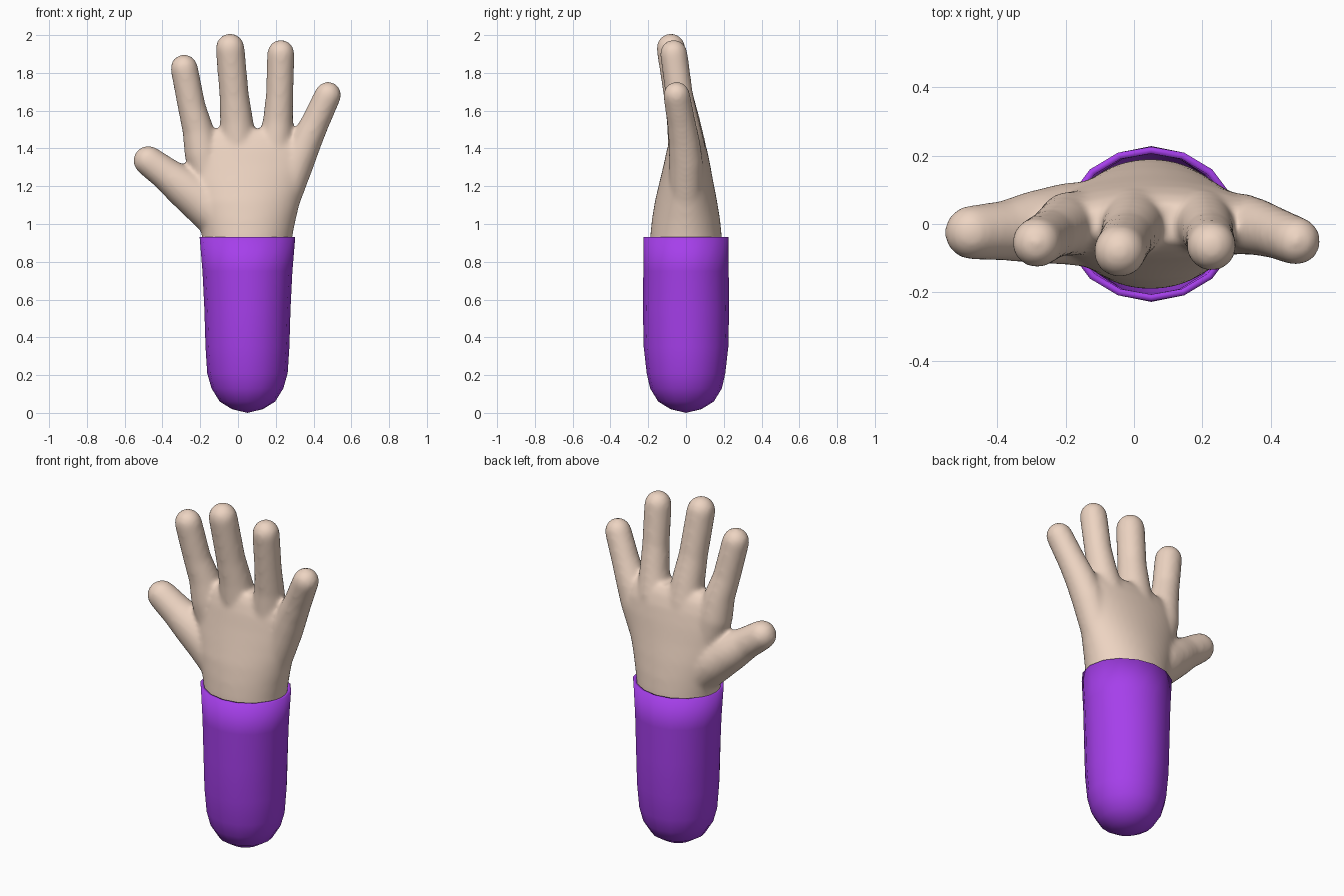
import bpy, bmesh, math
from mathutils import Vector

if "Cube" in bpy.data.objects:
    bpy.data.objects.remove(bpy.data.objects["Cube"])


def ring(bm, c, u, v, n):
    return [bm.verts.new(c + u * math.cos(2 * math.pi * i / n) + v * math.sin(2 * math.pi * i / n))
            for i in range(n)]


def skin_rings(bm, rings, cap_start=True, cap_end=True):
    for a, b in zip(rings, rings[1:]):
        for i in range(len(a)):
            j = (i + 1) % len(a)
            bm.faces.new((a[i], a[j], b[j], b[i]))
    if cap_start:
        bm.faces.new(rings[0][::-1])
    if cap_end:
        bm.faces.new(rings[-1])


def finger(bm, pts, n=24):
    """Round-tipped tube through (x, y, z, radius) points."""
    ps = [Vector(p[:3]) for p in pts]
    rs = [p[3] for p in pts]
    rings = []
    for k, p in enumerate(ps):
        d = (ps[min(k + 1, len(ps) - 1)] - ps[max(k - 1, 0)]).normalized()
        u = Vector((0, 1, 0)).cross(d).normalized()
        v = d.cross(u)
        rings.append(ring(bm, p, u * rs[k], v * rs[k], n))
    for t in (20, 40, 60, 78):
        a = math.radians(t)
        r = rs[-1] * math.cos(a)
        rings.append(ring(bm, ps[-1] + d * rs[-1] * math.sin(a), u * r, v * r, n))
    skin_rings(bm, rings)


def finish(bm, name, color):
    bmesh.ops.recalc_face_normals(bm, faces=bm.faces)
    me = bpy.data.meshes.new(name)
    bm.to_mesh(me)
    bm.free()
    ob = bpy.data.objects.new(name, me)
    bpy.context.collection.objects.link(ob)
    mat = bpy.data.materials.new(name + "_colour")
    mat.diffuse_color = color
    mat.use_nodes = True
    mat.node_tree.nodes["Principled BSDF"].inputs["Base Color"].default_value = mat.diffuse_color
    me.materials.append(mat)
    return ob


# Hand: palm loft (z, x min, x max, y centre, half depth) running down into the sleeve
X, Y = Vector((1, 0, 0)), Vector((0, 1, 0))
bm = bmesh.new()
palm = [(0.80, -0.185, 0.28, 0, 0.19), (0.93, -0.19, 0.287, 0, 0.19), (1.02, -0.21, 0.305, 0, 0.181),
        (1.12, -0.24, 0.33, 0, 0.165), (1.22, -0.26, 0.36, 0.002, 0.143), (1.32, -0.275, 0.39, 0.005, 0.122),
        (1.40, -0.27, 0.40, 0.005, 0.105), (1.46, -0.24, 0.36, 0.004, 0.085), (1.50, -0.17, 0.28, 0.002, 0.06)]
skin_rings(bm, [ring(bm, Vector(((a + b) / 2, y, z)), X * (b - a) / 2, Y * d, 40)
                for z, a, b, y, d in palm])

# Fingers and thumb, from the palm out to the tip
finger(bm, [(-0.13, 0.01, 1.15, 0.09), (-0.19, 0.0, 1.38, 0.095), (-0.212, -0.01, 1.50, 0.083),
            (-0.245, -0.03, 1.62, 0.074), (-0.285, -0.055, 1.825, 0.073)])
finger(bm, [(0.01, 0.02, 1.20, 0.09), (0.0, 0.005, 1.42, 0.1), (-0.008, -0.015, 1.55, 0.088),
            (-0.02, -0.04, 1.68, 0.078), (-0.042, -0.08, 1.932, 0.077)])
finger(bm, [(0.15, 0.02, 1.20, 0.09), (0.20, 0.005, 1.42, 0.095), (0.212, -0.012, 1.55, 0.08),
            (0.22, -0.035, 1.68, 0.073), (0.227, -0.065, 1.903, 0.073)])
finger(bm, [(0.22, 0.0, 1.08, 0.09), (0.315, 0.0, 1.33, 0.09), (0.362, -0.01, 1.44, 0.083),
            (0.41, -0.025, 1.54, 0.075), (0.476, -0.05, 1.683, 0.071)])
finger(bm, [(-0.08, 0.0, 1.03, 0.13), (-0.20, 0.0, 1.13, 0.12), (-0.30, -0.01, 1.205, 0.105),
            (-0.38, -0.02, 1.265, 0.088), (-0.475, -0.025, 1.335, 0.08)])
hand = finish(bm, "hand", (0.85, 0.66, 0.54, 1))

# Fuse the parts into one soft skin
rm = hand.modifiers.new("fuse", "REMESH")
rm.mode = "VOXEL"
rm.voxel_size = 0.012
rm.use_smooth_shade = True
sm = hand.modifiers.new("soften", "SMOOTH")
sm.factor = 0.5
sm.iterations = 14

# Sleeve: 16-sided cup with a rounded closed end (z, x radius, y radius)
bm = bmesh.new()
cup = [(0.02, 0.082, 0.082), (0.06, 0.147, 0.147), (0.13, 0.19, 0.19), (0.21, 0.213, 0.208),
       (0.35, 0.222, 0.224), (0.55, 0.228, 0.228), (0.75, 0.238, 0.226), (0.93, 0.253, 0.226)]
rings = [ring(bm, Vector((0.05, 0, z)), X * a, Y * b, 16) for z, a, b in cup]
skin_rings(bm, rings, cap_start=False, cap_end=False)
pole = bm.verts.new((0.05, 0, 0.0))
for i in range(16):
    bm.faces.new((pole, rings[0][(i + 1) % 16], rings[0][i]))
sleeve = finish(bm, "sleeve", (0.38, 0.05, 0.83, 1))
so = sleeve.modifiers.new("cloth_thickness", "SOLIDIFY")
so.thickness = 0.02
so.offset = -1

bpy.context.view_layer.objects.active = sleeve
sleeve.select_set(True)
bpy.ops.object.shade_smooth_by_angle(angle=math.radians(40))
